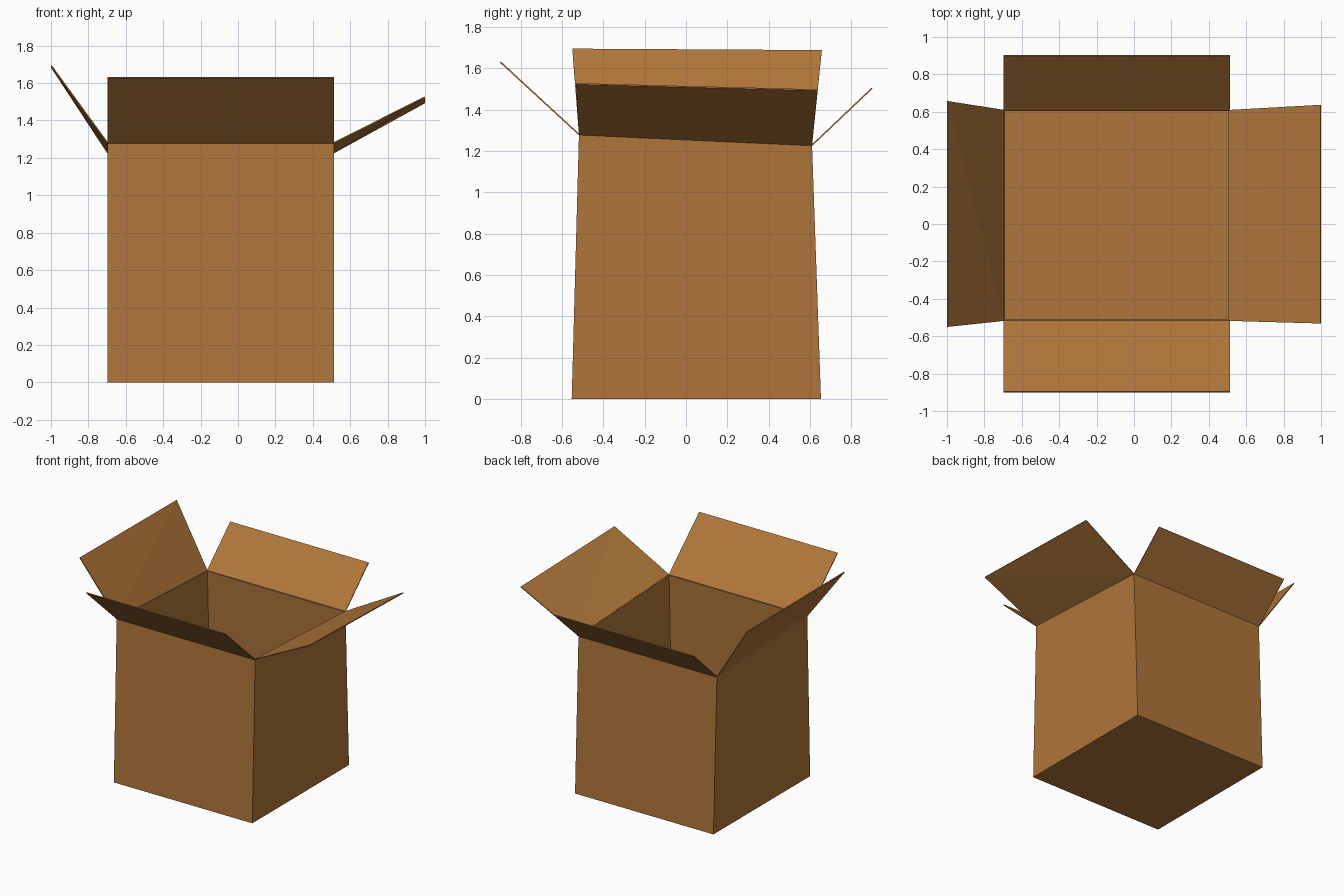
import bpy, bmesh

if "Cube" in bpy.data.objects:
    bpy.data.objects.remove(bpy.data.objects["Cube"])

card = bpy.data.materials.new("cardboard brown")
card.diffuse_color = (0.43, 0.18, 0.042, 1)
card.use_nodes = True
card.node_tree.nodes["Principled BSDF"].inputs["Base Color"].default_value = card.diffuse_color


def sheet(name, verts, faces, thickness=0.007, offset=-1):
    """Thin cardboard sheet from corner points, thickened by a modifier."""
    bm = bmesh.new()
    vs = [bm.verts.new(v) for v in verts]
    for f in faces:
        bm.faces.new([vs[i] for i in f])
    me = bpy.data.meshes.new(name)
    bm.to_mesh(me)
    bm.free()
    me.materials.append(card)
    ob = bpy.data.objects.new(name, me)
    bpy.context.collection.objects.link(ob)
    mod = ob.modifiers.new("thickness", 'SOLIDIFY')
    mod.thickness = thickness
    mod.offset = offset
    mod.use_even_offset = True
    return ob


# Corners: front left, front right, back right, back left
X0, X1 = -0.697, 0.512
base = [(X0, -0.553, 0), (X1, -0.553, 0), (X1, 0.653, 0), (X0, 0.653, 0)]
rim = [(X0, -0.518, 1.28), (X1, -0.518, 1.28), (X1, 0.61, 1.228), (X0, 0.61, 1.228)]

# Open box body: floor and four slightly tapering walls
walls = [(i, (i + 1) % 4, 4 + (i + 1) % 4, 4 + i) for i in range(4)]
sheet("box_body", base + rim, [(3, 2, 1, 0)] + walls)

# Flaps: outer edge points listed in the order of their hinge corners
flaps = {
    "front_flap": (0, 1, (X0, -0.898, 1.63), (X1, -0.898, 1.63)),
    "right_flap": (1, 2, (0.998, -0.532, 1.525), (0.998, 0.637, 1.495)),
    "back_flap": (2, 3, (X1, 0.9, 1.503), (X0, 0.9, 1.503)),
    "left_flap": (3, 0, (-0.998, 0.657, 1.686), (-0.998, -0.55, 1.693)),
}
for name, (a, b, outer_a, outer_b) in flaps.items():
    # split along the fold line the twisted flaps show
    sheet(name, [rim[a], rim[b], outer_b, outer_a], [(0, 1, 3), (1, 2, 3)], offset=0)
